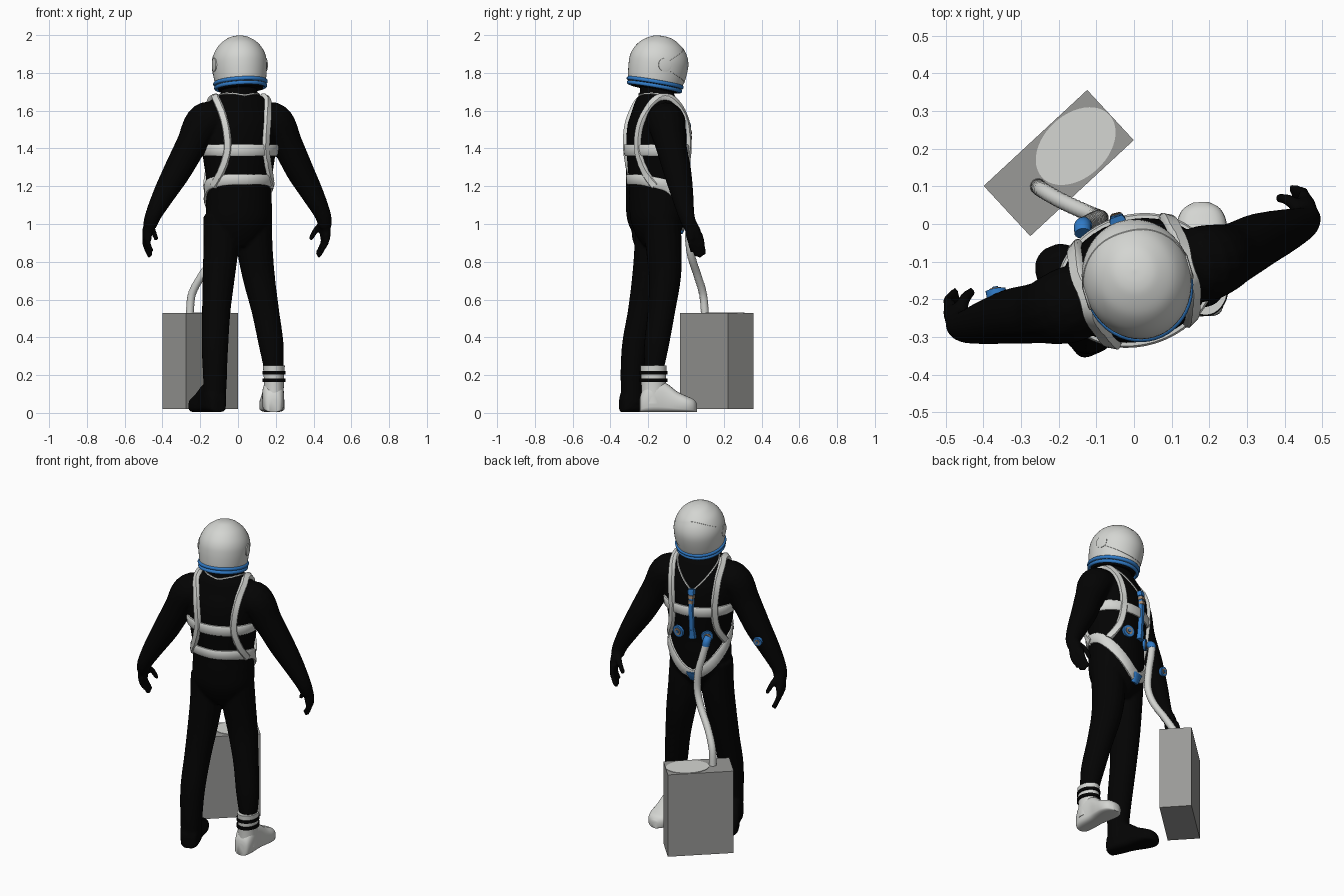
import bpy, bmesh, math
from mathutils import Vector
from mathutils.bvhtree import BVHTree

if "Cube" in bpy.data.objects:
    bpy.data.objects.remove(bpy.data.objects["Cube"])

YAW = math.radians(17)
U = Vector((math.cos(YAW), math.sin(YAW), 0))     # wearer's right
F = Vector((-math.sin(YAW), math.cos(YAW), 0))    # wearer's front
Z = Vector((0, 0, 1))
C = Vector((0.005, -0.15, 0))


def P(u, f, z):
    return C + U * u + F * f + Z * z


def material(name, c):
    m = bpy.data.materials.new(name)
    m.diffuse_color = (*c, 1)
    m.use_nodes = True
    m.node_tree.nodes["Principled BSDF"].inputs["Base Color"].default_value = m.diffuse_color
    return m


BLACK = material("suit black", (0.001, 0.001, 0.001))
WHITE = material("shell white", (0.66, 0.67, 0.645))
BLUE = material("trim blue", (0.03, 0.2, 0.58))
GREY = material("case grey", (0.32, 0.32, 0.31))
TAN = material("fitting tan", (0.36, 0.25, 0.17))


def spline(pts, n=6):
    """Catmull-Rom through tuples of any length."""
    q = [pts[0]] + list(pts) + [pts[-1]]
    out = []
    for i in range(1, len(q) - 2):
        for k in range(n):
            t = k / n
            out.append(tuple(0.5 * (2 * b + (c - a) * t + (2 * a - 5 * b + 4 * c - d) * t * t
                                    + (3 * b - a - 3 * c + d) * t ** 3)
                             for a, b, c, d in zip(*q[i - 1:i + 3])))
    return out + [tuple(pts[-1])]


def loft(name, rings, mat, closed=False, caps=True, smooth=40):
    bm = bmesh.new()
    vs = [[bm.verts.new(p) for p in r] for r in rings]
    n = len(rings[0])
    for i in range(len(vs) if closed else len(vs) - 1):
        a, b = vs[i], vs[(i + 1) % len(vs)]
        for j in range(n):
            bm.faces.new((a[j], a[(j + 1) % n], b[(j + 1) % n], b[j]))
    if caps and not closed:
        bm.faces.new(vs[0])
        bm.faces.new(vs[-1])
    bmesh.ops.recalc_face_normals(bm, faces=bm.faces)
    me = bpy.data.meshes.new(name)
    bm.to_mesh(me)
    bm.free()
    ob = bpy.data.objects.new(name, me)
    bpy.context.collection.objects.link(ob)
    me.materials.append(mat)
    if smooth:
        me.set_sharp_from_angle(angle=math.radians(smooth))
    return ob


def ellipse(c, a, b, n=24):
    return [c + a * math.cos(2 * math.pi * k / n) + b * math.sin(2 * math.pi * k / n) for k in range(n)]


def tube(name, pts, mat, n=16, steps=6, rib=0.0):
    """Round tube through (x, y, z, radius) points."""
    s = spline(pts, steps)
    rings = []
    for i, p in enumerate(s):
        t = (Vector(s[min(i + 1, len(s) - 1)][:3]) - Vector(s[max(i - 1, 0)][:3])).normalized()
        a = (U - t * U.dot(t)).normalized()
        r = p[3] + (rib if i % 2 else 0)
        rings.append(ellipse(Vector(p[:3]), a * r, t.cross(a) * r, n))
    return loft(name, rings, mat)


def body_tube(name, pts, side):
    return tube(name, [(*P(u * side, f, z), r) for u, f, z, r in pts], BLACK)


# Torso: (z, centre forward offset, half width, half depth)
rows = spline([(.88, 0, .08, .07), (.94, 0, .14, .11), (1.02, 0, .175, .14), (1.12, 0, .176, .148),
               (1.22, 0, .174, .15), (1.4, 0, .2, .162), (1.52, 0, .205, .155), (1.6, 0, .185, .13),
               (1.66, -.005, .15, .105), (1.69, -.005, .1, .09), (1.76, -.005, .09, .09)], 5)
torso = loft("torso", [ellipse(P(0, f, z), U * a, F * b, 48) for z, f, a, b in rows], BLACK)
torso_bvh = BVHTree.FromObject(torso, bpy.context.evaluated_depsgraph_get())

parts = [torso]
# Arms and hands
for s in (1, -1):
    parts.append(body_tube("arm", [(.08, 0, 1.55, .09), (.19, -.01, 1.54, .102), (.265, -.008, 1.42, .083),
                                   (.34, .005, 1.28, .074), (.41, .01, 1.16, .06), (.468, .015, 1.05, .044),
                                   (.485, .03, .99, .037)], s))
    parts.append(body_tube("palm_front", [(.475, .03, 1.02, .03), (.49, .055, .97, .027), (.492, .07, .915, .02)], s))
    parts.append(body_tube("palm_back", [(.475, .01, 1.02, .03), (.492, .03, .97, .026), (.495, .035, .915, .02)], s))
    for k in range(4):
        f = .018 + .022 * k
        drop = (.855, .83, .823, .838)[k]
        parts.append(body_tube("finger", [(.49, f, .95, .014), (.493, f + .012, .9, .0135),
                                          (.466, f + .03, drop, .011)], s))
    parts.append(body_tube("thumb", [(.475, .05, 1.0, .019), (.45, .085, .965, .016), (.425, .1, .915, .012)], s))

# Legs
parts.append(tube("left_leg", [(-.085, -.17, 1.04, .1), (-.09, -.18, .88, .094), (-.102, -.2, .72, .086),
                               (-.115, -.232, .54, .076), (-.122, -.268, .36, .071), (-.122, -.283, .2, .064),
                               (-.122, -.283, .05, .058)], BLACK))
parts.append(tube("right_leg", [(.08, -.13, 1.04, .1), (.088, -.118, .88, .096), (.11, -.112, .72, .086),
                                (.145, -.13, .54, .073), (.176, -.156, .36, .066), (.19, -.17, .22, .05)], BLACK))


def foot(name, heel, toe, mat):
    heel, toe = Vector((*heel, 0)), Vector((*toe, 0))
    d = (toe - heel).normalized()
    w = d.cross(Z)
    rings = []
    for t, hw, h in spline([(0, .025, .07), (.04, .045, .11), (.2, .057, .17), (.45, .056, .155), (.65, .064, .11),
                            (.82, .066, .085), (.94, .05, .068), (1, .02, .045)], 4):
        c = heel.lerp(toe, t)
        ring = []
        for k in range(24):
            a = 2 * math.pi * k / 24
            x, y = math.cos(a), math.sin(a)
            x = math.copysign(abs(x) ** .7, x)
            y = math.copysign(abs(y) ** (.3 if y < 0 else .85), y)
            ring.append(c + w * hw * x + Z * (.004 + h / 2 * (1 + y)))
        rings.append(ring)
    return loft(name, rings, mat, smooth=60)


parts.append(foot("left_foot", (-.1, -.345), (-.222, -.06), BLACK))

# Fuse the black suit into one skin
for o in bpy.data.objects:
    o.select_set(o in parts)
bpy.context.view_layer.objects.active = torso
bpy.ops.object.join()
suit = torso
suit.name = "suit"
rm = suit.modifiers.new("fuse", 'REMESH')
rm.mode, rm.voxel_size, rm.use_smooth_shade = 'VOXEL', 0.0085, True
sm = suit.modifiers.new("soften", 'SMOOTH')
sm.factor, sm.iterations = 0.5, 4
suit_bvh = BVHTree.FromObject(suit, bpy.context.evaluated_depsgraph_get())

# White boot with two black bands
foot("right_boot", (.188, -.245), (.178, .058), WHITE)
loft("boot_shaft", [ellipse(Vector((.19, -.172, z)), Vector((a, 0, 0)), Vector((0, b, 0)), 32)
                    for z, a, b in ((.05, .055, .066), (.12, .052, .064), (.18, .053, .066),
                                    (.25, .058, .07), (.25, .05, .06))], WHITE)
for z in (.172, .213):
    loft("boot_band", [ellipse(Vector((.19, -.172, z + h)), Vector((.061, 0, 0)), Vector((0, .073, 0)), 32)
                       for h in (-.009, .009)], BLACK)


def ribbon(name, pts, width, mat, closed=False, lift=.011, steps=8, end_width=None):
    """Flat strap laid on the torso through (u, f, z) points."""
    s = spline(pts, steps)
    if closed:
        s = s[:-1]
    hits = [torso_bvh.find_nearest(P(*p))[:2] for p in s]
    n, rings = len(hits), []
    for i, (p, nor) in enumerate(hits):
        a, b = (hits[(i - 1) % n][0], hits[(i + 1) % n][0]) if closed else (hits[max(i - 1, 0)][0],
                                                                            hits[min(i + 1, n - 1)][0])
        wid = width + ((end_width or width) - width) * i / (n - 1)
        w = nor.cross((b - a).normalized()).normalized() * wid / 2
        up, dn = p + nor * lift, p - nor * .006
        rings.append([dn - w, p + nor * lift * .6 - w, up - w * .75, up + w * .75, p + nor * lift * .6 + w, dn + w])
    return loft(name, rings, mat, closed, smooth=50)


# Harness
ribbon("chest_belt", [(.21 * math.cos(math.pi * k / 8), .17 * math.sin(math.pi * k / 8), 1.39)
                      for k in range(17)], .06, WHITE, closed=True, lift=.013)
for s in (1, -1):
    ribbon("shoulder_strap", [(s * u, f, z) for u, f, z in (
        (.172, .06, 1.19), (.145, .13, 1.29), (.137, .15, 1.42), (.14, .12, 1.56), (.142, .06, 1.64),
        (.142, 0, 1.68), (.138, -.06, 1.65), (.125, -.12, 1.57), (.115, -.15, 1.48), (.118, -.16, 1.38),
        (.145, -.13, 1.28), (.17, -.07, 1.2))], .04, WHITE, lift=.018)
    ribbon("hip_belt", [(s * u, f, z) for u, f, z in (
        (.01, .15, .985), (.06, .15, 1.01), (.115, .12, 1.07), (.16, .07, 1.14), (.18, 0, 1.2),
        (.15, -.09, 1.225), (.09, -.14, 1.235), (0, -.16, 1.235))], .064, WHITE, end_width=.054, lift=.013)
    ribbon("neck_cord", [(s * u, f, z) for u, f, z in (
        (.005, .16, 1.52), (.07, .13, 1.59), (.12, .05, 1.67), (.09, -.05, 1.69), (0, -.1, 1.68))],
        .008, WHITE, lift=.006)

# Blue front strap, buckles and crotch tab
ribbon("front_strap", [(0, .16, 1.53), (0, .17, 1.4), (-.002, .16, 1.23)], .03, BLUE, lift=.02)
ribbon("strap_tail", [(-.003, .16, 1.28), (-.004, .16, 1.225)], .03, BLUE, lift=.022, end_width=.045)
ribbon("strap_clip", [(0, .16, 1.53), (0, .16, 1.5)], .042, BLUE, lift=.024)
for z, w in ((1.485, .036), (1.455, .03)):
    ribbon("buckle", [(0, .16, z + .009), (0, .16, z - .009)], w, TAN, lift=.026)
ribbon("crotch_tab", [(0, .15, 1.005), (0, .14, .945)], .08, BLUE, lift=.018, end_width=.045)


def fitting(name, pos, r):
    p, nor, _, _ = suit_bvh.find_nearest(Vector(pos))
    a = nor.orthogonal().normalized()
    b = nor.cross(a)
    for part, rad, lo, hi, m in (("_ring", r, -.015, .012, BLUE), ("_core", r * .58, -.01, .016, TAN),
                                 ("_pin", r * .28, 0, .02, BLUE)):
        loft(name + part, [ellipse(p + nor * h, a * rad, b * rad) for h in (lo, hi)], m)


fitting("right_port", (.048, .02, 1.245), .036)
fitting("hose_port", (-.135, -.02, 1.235), .034)
fitting("forearm_port", (-.365, -.19, 1.22), .027)

# Ribbed hose and its blue elbow
tube("hose", [(-.255, .1, .525, .02), (-.243, .09, .63, .02), (-.19, .06, .73, .02), (-.12, .028, .83, .02),
              (-.09, .016, .92, .02), (-.095, .016, 1.03, .02), (-.118, .006, 1.13, .02),
              (-.136, -.004, 1.21, .02)], WHITE, steps=14, rib=.0015)
tube("hose_elbow", [(-.134, -.004, 1.2, .023), (-.137, -.008, 1.225, .023), (-.136, -.025, 1.24, .022)], BLUE)

# Portable case with pale oval lid plate
ang = math.atan2(.255, .275)
A, B = Vector((math.cos(ang), math.sin(ang), 0)), Vector((-math.sin(ang), math.cos(ang), 0))
cc = Vector((-.2, .162, 0))
case = loft("case", [[cc + A * .1875 * i + B * .091 * j + Z * z for i, j in ((-1, -1), (1, -1), (1, 1), (-1, 1))]
                     for z in (.02, .529)], GREY, smooth=0)
for pl in case.data.polygons:
    pl.use_smooth = False
loft("case_plate", [ellipse(Vector((-.155, .207, z)), A * .122, B * .084, 48) for z in (.527, .532)], WHITE)

# Helmet, pitched slightly forward
pitch = math.radians(10)
F2, Z2 = F * math.cos(pitch) - Z * math.sin(pitch), Z * math.cos(pitch) + F * math.sin(pitch)
H = Vector((.013, -.163, 1.748))
prof = spline([(-.01, .131), (.03, .138), (.08, .143), (.125, .142), (.165, .13), (.205, .104), (.235, .065),
               (.247, .035), (.251, .002)], 5)


def shell(z):
    for (z0, r0), (z1, r1) in zip(prof, prof[1:]):
        if z0 <= z <= z1:
            return r0 + (r1 - r0) * (z - z0) / (z1 - z0)
    return prof[-1][1]


def hp(az, z, grow=0.0):
    r = shell(z) + grow
    return H + U * r * math.sin(az) + F2 * r * 1.1 * math.cos(az) + Z2 * z


loft("helmet", [[hp(2 * math.pi * k / 48, z) for k in range(48)] for z, r in prof], WHITE)
# Visor cover: a thin curved plate over the front
vis = []
for k in range(33):
    t = k / 16 - 1
    az = t * math.radians(88)
    hi, lo = .1 + .108 * math.cos(az) ** .7, .075 - .05 * math.cos(az)
    zs = [lo + (hi - lo) * j / 10 for j in range(11)]
    vis.append([hp(az, z, .002) for z in zs] + [hp(az, z, -.003) for z in reversed(zs)])
loft("visor_cover", vis, WHITE)
for s in (1, -1):
    c = hp(s * math.radians(92), .095)
    loft("visor_pivot", [ellipse(c + U * s * h, F2 * r, Z2 * r) for h, r in ((-.01, .036), (.001, .036),
                                                                           (.003, .028))], WHITE)
# Blue neck rings
for z, r in ((.0, .135), (-.022, .131)):
    rings = []
    for k in range(48):
        a = 2 * math.pi * k / 48
        d = U * math.sin(a) + F2 * 1.07 * math.cos(a)
        rings.append(ellipse(H + Z2 * z + d * r, d * .009, Z2 * .0105, 12))
    loft("neck_ring", rings, BLUE, closed=True)
loft("neck_collar", [ellipse(H + Z2 * z, U * r, F2 * r * 1.05, 32) for z, r in ((-.036, .118), (.0, .125))], BLACK)
